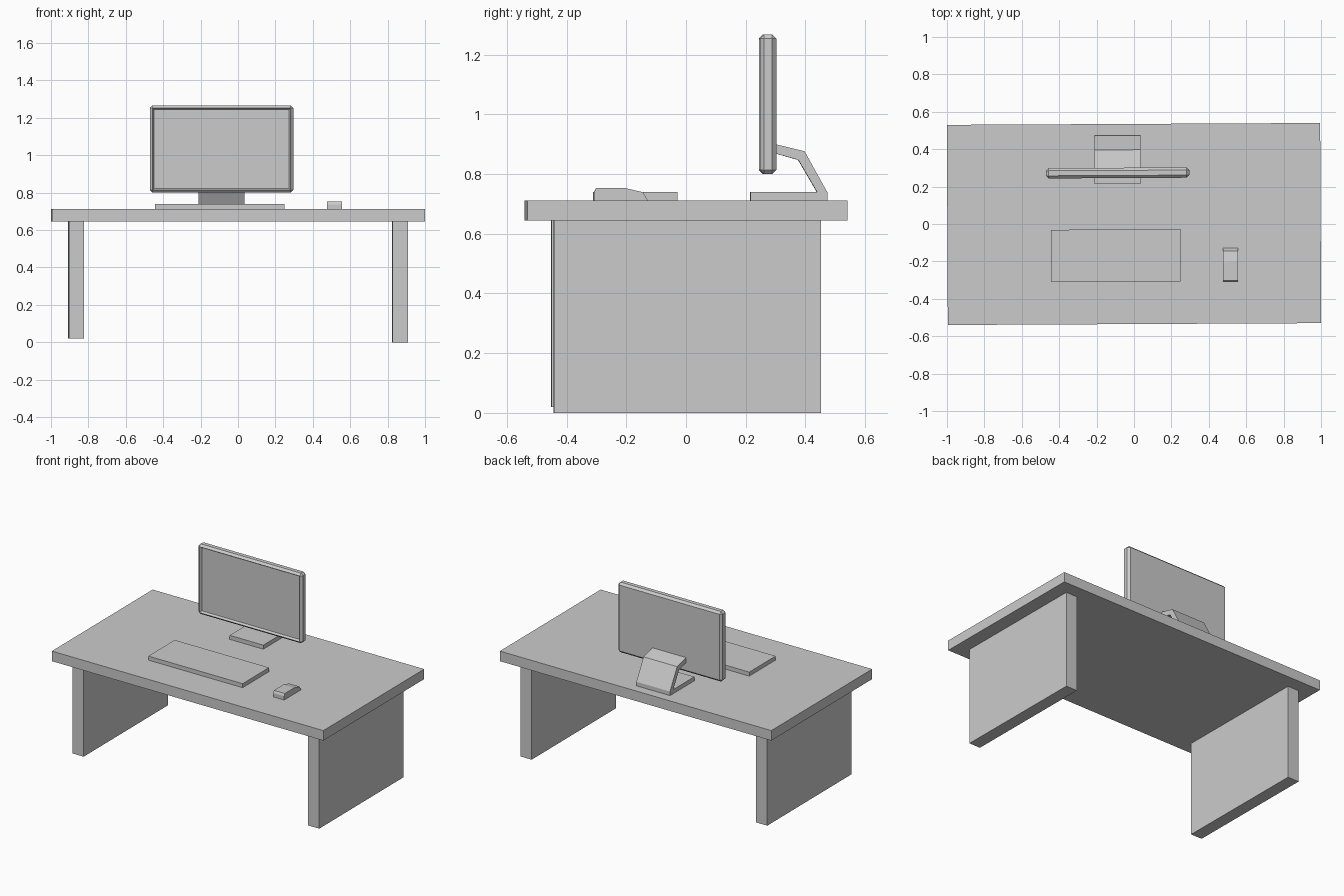
import bpy, bmesh
from mathutils import Matrix

if "Cube" in bpy.data.objects:
    bpy.data.objects.remove(bpy.data.objects["Cube"])

GREY = (0.6, 0.6, 0.6, 1.0)
grey = bpy.data.materials.new("plain grey")
grey.use_nodes = True
grey.diffuse_color = GREY
grey.node_tree.nodes["Principled BSDF"].inputs["Base Color"].default_value = GREY

TWIST = Matrix.Rotation(0.005, 4, "Z")  # the whole desk sits very slightly turned


def finish(name, bm):
    bmesh.ops.recalc_face_normals(bm, faces=bm.faces)
    bm.transform(TWIST)
    mesh = bpy.data.meshes.new(name)
    bm.to_mesh(mesh)
    bm.free()
    mesh.materials.append(grey)
    obj = bpy.data.objects.new(name, mesh)
    bpy.context.collection.objects.link(obj)
    return obj


def box_mesh(x, y, z):
    """Box from (low, high) ranges on each axis."""
    bm = bmesh.new()
    bmesh.ops.create_cube(bm, size=1)
    for v in bm.verts:
        v.co = [r[0] if c < 0 else r[1] for c, r in zip(v.co, (x, y, z))]
    return bm


def box(name, x, y, z):
    return finish(name, box_mesh(x, y, z))


def extruded_profile(name, x, points):
    """Closed (y, z) outline extruded across an x range."""
    bm = bmesh.new()
    face = bm.faces.new([bm.verts.new((x[0], y, z)) for y, z in points])
    ext = bmesh.ops.extrude_face_region(bm, geom=[face])
    moved = [g for g in ext["geom"] if isinstance(g, bmesh.types.BMVert)]
    bmesh.ops.translate(bm, verts=moved, vec=(x[1] - x[0], 0, 0))
    return finish(name, bm)


# Desk
TOP = 0.712
UNDER = 0.645
box("desk_top", (-0.998, 0.998), (-0.535, 0.535), (UNDER, TOP))
box("right_leg_panel", (-0.907, -0.825), (-0.447, 0.447), (0.02, UNDER))
box("left_leg_panel", (0.825, 0.907), (-0.447, 0.447), (0, UNDER))

# Keyboard
box("keyboard", (-0.445, 0.248), (-0.309, -0.029), (TOP, 0.739))

# Mouse with a sloping back end
extruded_profile("mouse", (0.475, 0.555), [
    (-0.311, TOP), (-0.311, 0.738), (-0.304, 0.753), (-0.207, 0.753),
    (-0.147, 0.739), (-0.131, TOP)])

# Monitor: chamfered box with a recessed screen
bm = box_mesh((-0.469, 0.297), (0.246, 0.301), (0.8, 1.267))
bmesh.ops.bevel(bm, geom=bm.edges[:], offset=0.014, segments=1, affect="EDGES")
bmesh.ops.recalc_face_normals(bm, faces=bm.faces)
screen = [f for f in bm.faces if f.normal.y < -0.99]
bmesh.ops.inset_region(bm, faces=screen, thickness=0.012, depth=-0.014)
finish("monitor", bm)

# Monitor stand: foot plate and bent arm in one folded sheet
extruded_profile("monitor_stand", (-0.21, 0.037), [
    (0.215, TOP), (0.473, TOP), (0.473, 0.739), (0.397, 0.876),
    (0.298, 0.9), (0.298, 0.869), (0.376, 0.847), (0.439, 0.739),
    (0.215, 0.739)])
